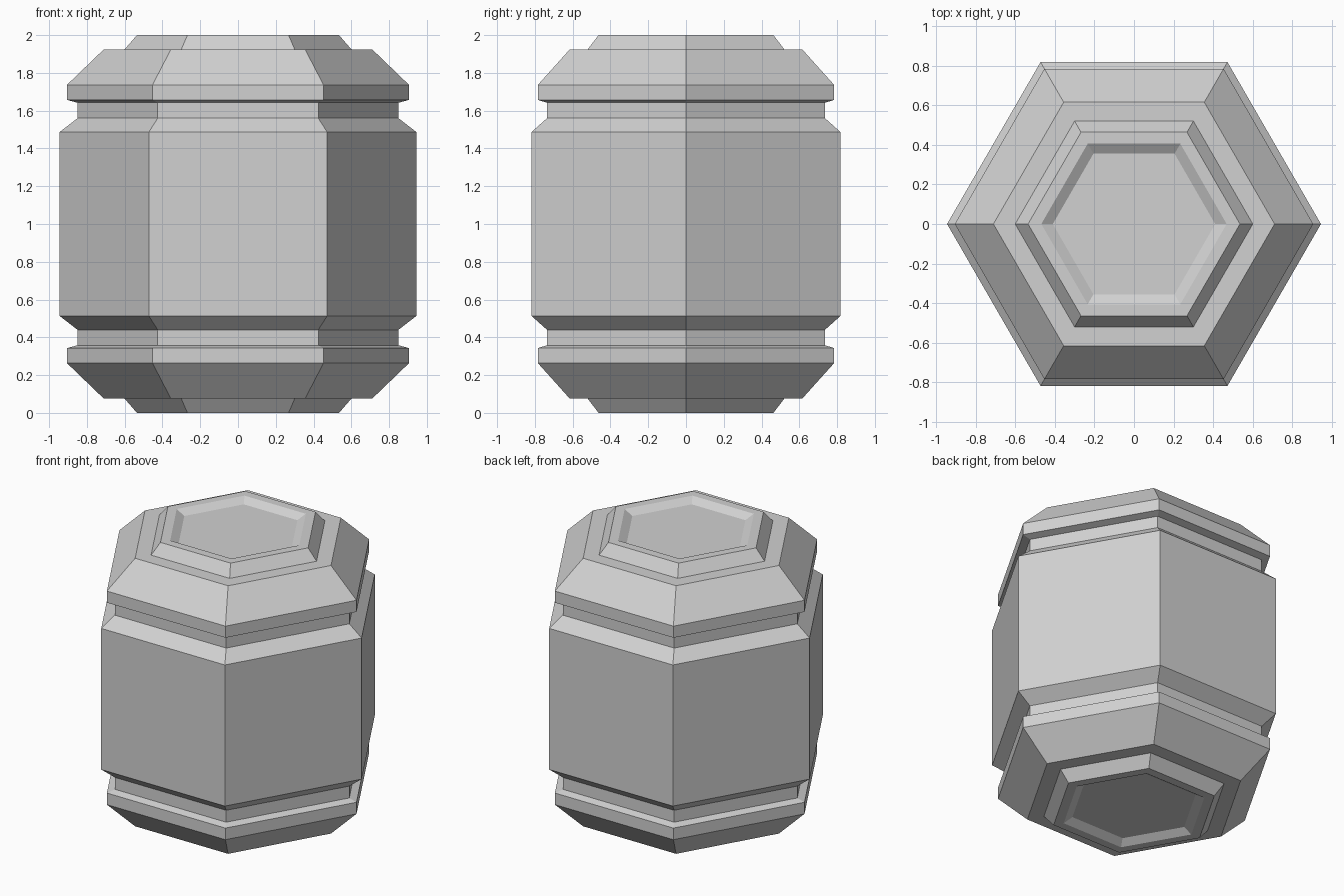
import bpy
import bmesh
from math import cos, sin, tau

cube = bpy.data.objects.get("Cube")
if cube:
    bpy.data.objects.remove(cube, do_unlink=True)

SIDES = 6
HEIGHT = 2.0

# Single plain grey
grey = bpy.data.materials.new("light_grey")
grey.use_nodes = True
grey.diffuse_color = (0.64, 0.64, 0.64, 1)
grey.node_tree.nodes["Principled BSDF"].inputs["Base Color"].default_value = grey.diffuse_color


def hex_shell(name, profile, close_bottom=False, close_top=False):
    """Sweep (corner radius, z) points, listed bottom to top, round six sides."""
    bm = bmesh.new()
    rings = [[bm.verts.new((r * cos(tau * i / SIDES), r * sin(tau * i / SIDES), z))
              for i in range(SIDES)] for r, z in profile]
    for low, high in zip(rings, rings[1:]):
        for i in range(SIDES):
            j = (i + 1) % SIDES
            bm.faces.new((low[i], low[j], high[j], high[i]))
    if close_bottom:
        bm.faces.new(rings[0][::-1])
    if close_top:
        bm.faces.new(rings[-1])
    mesh = bpy.data.meshes.new(name)
    bm.to_mesh(mesh)
    bm.free()
    mesh.materials.append(grey)
    obj = bpy.data.objects.new(name, mesh)
    bpy.context.collection.objects.link(obj)
    return obj


def flipped(profile):
    """Mirror a profile about mid height, keeping bottom-to-top order."""
    return [(r, HEIGHT - z) for r, z in reversed(profile)]


# Lower cap: recessed floor, raised rim, ledge, slope and lip
cap = [(0.41, 0.033), (0.468, 0), (0.535, 0), (0.60, 0.075), (0.71, 0.075),
       (0.905, 0.263), (0.905, 0.343), (0.85, 0.358)]
# Groove between cap and body
groove = [(0.85, 0.358), (0.85, 0.44)]
# Body with bevelled ends
body_end = [(0.85, 0.44), (0.944, 0.513)]

hex_shell("lower_cap", cap, close_bottom=True)
hex_shell("lower_groove", groove)
hex_shell("barrel_body", body_end + flipped(body_end))
hex_shell("upper_groove", flipped(groove))
hex_shell("upper_cap", flipped(cap), close_top=True)
